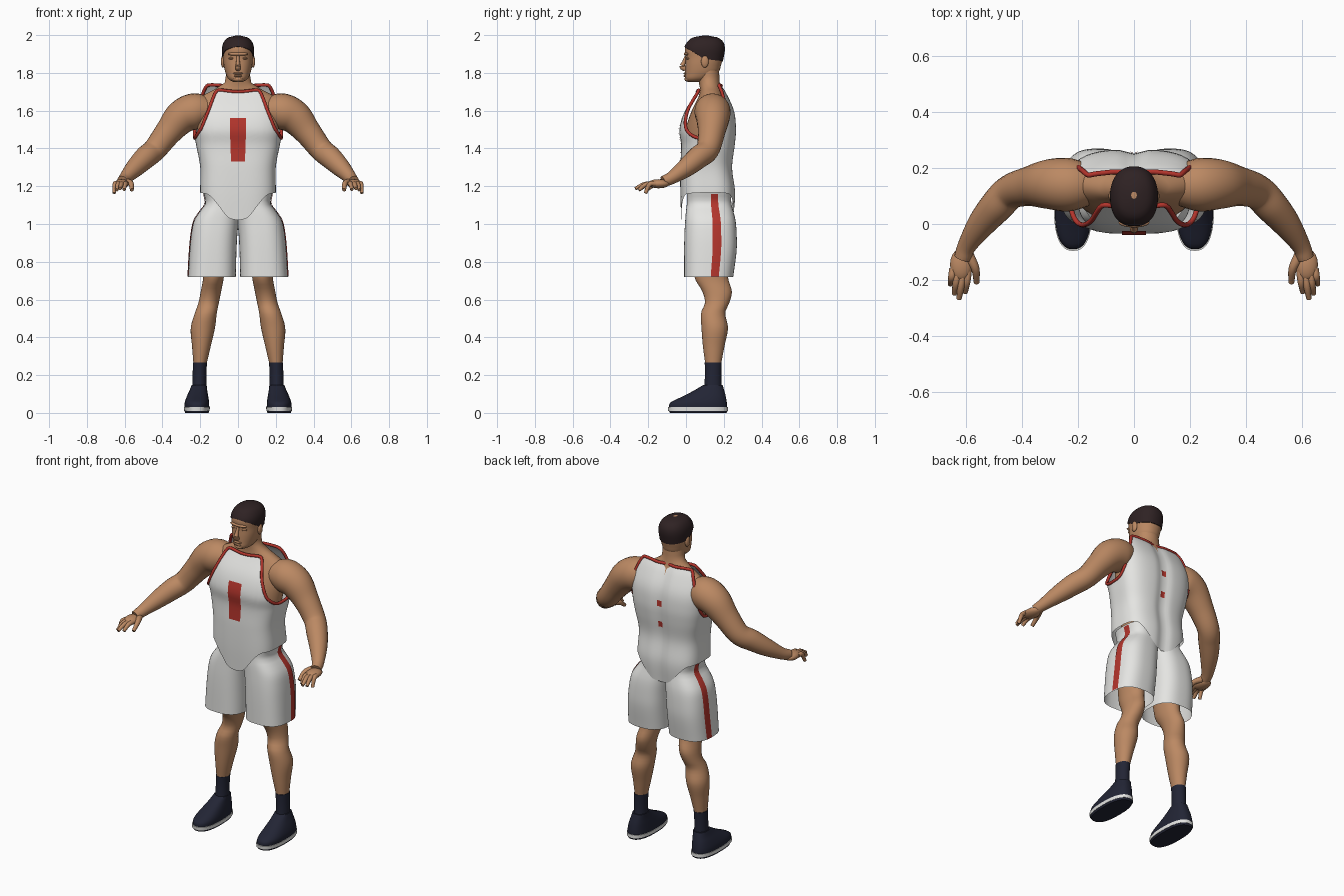
import bpy, bmesh, math
from math import sin, cos, radians, pi, exp
from mathutils import Vector

if "Cube" in bpy.data.objects:
    bpy.data.objects.remove(bpy.data.objects["Cube"])


def material(name, rgb):
    m = bpy.data.materials.new(name)
    m.use_nodes = True
    m.diffuse_color = (*rgb, 1)
    m.node_tree.nodes["Principled BSDF"].inputs["Base Color"].default_value = (*rgb, 1)
    return m


SKIN = material("skin", (.50, .25, .125))
WHITE = material("white cloth", (.78, .78, .76))
RED = material("red trim", (.45, .035, .025))
HAIR = material("dark brown hair", (.028, .016, .017))
NAVY = material("navy", (.016, .018, .035))
parts = []


def interp(rows, t):
    """Smooth interpolation of rows keyed by their first value."""
    t = min(max(t, rows[0][0]), rows[-1][0])
    i = 0
    while i < len(rows) - 2 and t > rows[i + 1][0]:
        i += 1
    last = len(rows) - 1
    a, b = rows[i], rows[i + 1]
    p, q = rows[max(i - 1, 0)], rows[min(i + 2, last)]
    h = b[0] - a[0]
    u = (t - a[0]) / h
    out = []
    for k in range(1, len(a)):
        m0 = (b[k] - p[k]) / (b[0] - p[0]) * h
        m1 = (q[k] - a[k]) / (q[0] - a[0]) * h
        out.append((2*u**3 - 3*u*u + 1)*a[k] + (u**3 - 2*u*u + u)*m0
                   + (3*u*u - 2*u**3)*b[k] + (u**3 - u*u)*m1)
    return out


def emit(name, bm, mat, pair=False):
    """Turn a bmesh into an object, or into a mirrored left and right pair."""
    bmesh.ops.recalc_face_normals(bm, faces=bm.faces)
    for side in (("left_", "right_") if pair else ("",)):
        if side == "right_":
            bmesh.ops.scale(bm, vec=(-1, 1, 1), verts=bm.verts)
            bmesh.ops.reverse_faces(bm, faces=bm.faces)
        me = bpy.data.meshes.new(side + name)
        bm.to_mesh(me)
        me.materials.append(mat)
        ob = bpy.data.objects.new(side + name, me)
        bpy.context.collection.objects.link(ob)
        parts.append(ob)
    bm.free()


def surf(rows, a, z, e=1.0, grow=0.0, dent=0.0):
    """Point on a body whose rows are z, x min, x max, y front, y back."""
    x0, x1, y0, y1 = interp(rows, z)
    c, s = cos(a), sin(a)
    x = (x0 + x1)/2 + ((x1 - x0)/2 + grow) * math.copysign(abs(c)**e, c)
    y = (y0 + y1)/2 + ((y1 - y0)/2 + grow) * math.copysign(abs(s)**e, s)
    return Vector((x, y - dent * exp(-(x / .035)**2) * max(0, s), z))


def from_front(a):
    return math.degrees(math.acos(max(-1, min(1, -sin(a)))))


def shell(name, rows, mat, e=1.0, low=None, high=None, cols=48, steps=20,
          pair=False, caps=True, grow=0.0, dent=0.0):
    """Loft around the z axis; low and high edges may vary around the body."""
    bm = bmesh.new()
    grid = []
    for j in range(steps + 1):
        ring = []
        for i in range(cols):
            a = 2*pi*i/cols
            lo = interp(low, from_front(a))[0] if low else rows[0][0]
            hi = interp(high, from_front(a))[0] if high else rows[-1][0]
            ring.append(bm.verts.new(surf(rows, a, lo + (hi - lo)*j/steps, e, grow, dent)))
        grid.append(ring)
    for r, q in zip(grid, grid[1:]):
        for i in range(cols):
            n = (i + 1) % cols
            bm.faces.new((r[i], r[n], q[n], q[i]))
    if caps:
        bm.faces.new(grid[0][::-1])
        bm.faces.new(grid[-1])
    emit(name, bm, mat, pair)


def patch(name, rows, mat, a0, a1, z0, z1, pair=False, n=12, **kw):
    """Thin painted area lying on a lofted surface."""
    bm = bmesh.new()
    g = [[bm.verts.new(surf(rows, radians(a0 + (a1 - a0)*i/6), z0 + (z1 - z0)*j/n, **kw))
          for i in range(7)] for j in range(n + 1)]
    for r, q in zip(g, g[1:]):
        for i in range(6):
            bm.faces.new((r[i], r[i + 1], q[i + 1], q[i]))
    emit(name, bm, mat, pair)


def tube(name, pts, mat, pair=False, closed=False, sides=16, sub=6):
    """Round limb through points given as x, y, z, radius."""
    if not closed:
        rows = [(i, *p) for i, p in enumerate(pts)]
        pts = [interp(rows, k/sub) for k in range((len(pts) - 1)*sub + 1)]
    ps = [Vector(p[:3]) for p in pts]
    n = len(ps)
    bm = bmesh.new()
    rings = []
    for i, p in enumerate(ps):
        before = ps[i - 1] if closed or i else p
        after = ps[(i + 1) % n] if closed or i < n - 1 else p
        d = (after - before).normalized()
        u = d.cross(Vector((0, 0, 1)) if abs(d.z) < .97 else Vector((0, 1, 0))).normalized()
        v = d.cross(u)
        rings.append([bm.verts.new(p + pts[i][3]*(u*cos(2*pi*k/sides) + v*sin(2*pi*k/sides)))
                      for k in range(sides)])
    for i in range(n if closed else n - 1):
        r, q = rings[i], rings[(i + 1) % n]
        for k in range(sides):
            m = (k + 1) % sides
            bm.faces.new((r[k], r[m], q[m], q[k]))
    if not closed:
        bm.faces.new(rings[0])
        bm.faces.new(rings[-1])
    emit(name, bm, mat, pair)


def blob(name, loc, size, mat, pair=False):
    bm = bmesh.new()
    bmesh.ops.create_uvsphere(bm, u_segments=20, v_segments=12, radius=1)
    bmesh.ops.scale(bm, vec=size, verts=bm.verts)
    bmesh.ops.translate(bm, vec=loc, verts=bm.verts)
    emit(name, bm, mat, pair)


def sym(*rows):
    return [(z, -w, w, f, b) for z, w, f, b in rows]


# Torso and neck
torso = sym((1.1, .15, .02, .22), (1.3, .18, 0, .21), (1.5, .215, .0, .235), (1.6, .225, .03, .23),
            (1.66, .215, .06, .215), (1.7, .15, .075, .195), (1.74, .075, .07, .18), (1.82, .065, .055, .175))
shell("torso", torso, SKIN)

# Head, hair and face
head = sym((1.752, .025, .012, .08), (1.765, .048, -.004, .12), (1.8, .066, -.005, .17),
           (1.84, .075, -.004, .185), (1.88, .079, -.002, .195), (1.93, .081, -.006, .202),
           (1.965, .07, .012, .192), (1.988, .046, .042, .162), (1.997, .01, .09, .115))
shell("head", head, SKIN, e=.9, steps=28)
shell("hair", head, HAIR, e=.9, steps=16, grow=.004,
      low=[(0, 1.94), (40, 1.925), (70, 1.9), (90, 1.875), (180, 1.86)])
blob("brow", (0, .004, 1.9), (.055, .016, .01), SKIN)
tube("nose", [(0, .0, 1.888, .007), (0, -.012, 1.855, .01), (0, -.02, 1.832, .014), (0, -.002, 1.82, .013)], SKIN)
blob("upper_lip", (0, -.004, 1.797), (.026, .01, .006), SKIN)
blob("lower_lip", (0, -.003, 1.784), (.022, .01, .006), SKIN)
blob("chin", (0, .01, 1.767), (.028, .018, .014), SKIN)
blob("eye", (.035, .012, 1.877), (.015, .014, .007), SKIN, pair=True)
blob("ear", (.08, .1, 1.86), (.011, .02, .032), SKIN, pair=True)

# Jersey with hanging front and back tails, edged in red
jersey = sym((1.02, .19, -.025, .25), (1.16, .2, -.03, .262), (1.3, .2, -.03, .246), (1.42, .222, -.026, .26),
             (1.5, .236, -.035, .266), (1.6, .236, -.005, .255), (1.7, .212, .06, .21), (1.735, .2, .08, .185))
neck_and_arms = [(0, 1.7), (20, 1.708), (25, 1.69), (32, 1.6), (50, 1.5), (90, 1.455),
                 (112, 1.52), (122, 1.62), (129, 1.715), (137, 1.735), (180, 1.73)]
hem = [(0, 1.02), (8, 1.035), (20, 1.09), (35, 1.14), (50, 1.16),
       (130, 1.16), (150, 1.12), (172, 1.045), (180, 1.03)]
shell("jersey", jersey, WHITE, e=.65, low=hem, high=neck_and_arms,
      cols=144, steps=30, caps=False, dent=.015)
edge = []
for i in range(144):
    a = 2*pi*i/144
    edge.append((*surf(jersey, a, interp(neck_and_arms, from_front(a))[0], .65, dent=.015), .009))
tube("jersey_trim", edge, RED, closed=True, sides=8)
patch("chest_bar", jersey, RED, -94, -86, 1.33, 1.56, e=.65, grow=.004)
for z in (1.37, 1.5):
    patch("back_spot", jersey, RED, 89.2, 90.8, z, z + .035, e=.65, grow=.005, dent=.015, n=3)

# Shorts with side stripes
shorts = [(.72, .012, .264, -.01, .25), (.86, .008, .256, -.01, .268), (.95, .003, .247, -.008, .268),
          (1.02, -.005, .232, -.004, .262), (1.07, -.01, .2, .0, .25), (1.11, -.01, .172, .005, .24),
          (1.17, -.01, .185, .005, .24)]
shell("shorts_leg", shorts, WHITE, e=.75, cols=72, pair=True, caps=False)
patch("shorts_stripe", shorts, RED, 2, 17, .722, 1.16, pair=True, n=20, e=.75, grow=.004)

# Legs, socks and shoes
leg = [(.26, .166, .236, .102, .186), (.35, .145, .243, .09, .203), (.45, .122, .25, .082, .222),
       (.53, .112, .228, .08, .208), (.58, .102, .21, .1, .228), (.64, .09, .198, .088, .243),
       (.72, .075, .185, .045, .222), (.98, .05, .2, .03, .22)]
shell("leg", leg, SKIN, steps=36, pair=True)
sock = [(.1, .166, .243, .095, .19), (.2, .168, .24, .1, .187), (.266, .164, .239, .099, .189)]
shell("sock", sock, NAVY, steps=6, pair=True)
shoe = [(.028, .152, .283, -.09, .218), (.055, .153, .282, -.082, .216), (.09, .158, .27, -.012, .21),
        (.12, .163, .256, .045, .202), (.147, .166, .246, .09, .194)]
shell("shoe", shoe, NAVY, e=.8, steps=14, pair=True)
sole = [(.011, .15, .285, -.094, .222), (.03, .149, .286, -.096, .222)]
shell("midsole", sole, WHITE, e=.8, steps=1, pair=True)
shell("outsole", [(0, .156, .279, -.085, .215), (.012, .151, .284, -.092, .221)], NAVY,
      e=.8, steps=1, pair=True)

# Arms and hands
tube("arm", [(.16, .14, 1.6, .075), (.23, .14, 1.597, .095), (.3, .142, 1.565, .09), (.37, .135, 1.485, .072),
             (.44, .115, 1.395, .062), (.49, .065, 1.352, .06), (.545, .0, 1.298, .05),
             (.595, -.075, 1.245, .034), (.612, -.12, 1.225, .03)], SKIN, pair=True, sides=24)
blob("palm", (.617, -.145, 1.213), (.04, .058, .024), SKIN, pair=True)
for i, (x, y, z) in enumerate([(.603, -.245, 1.182), (.625, -.268, 1.187),
                               (.642, -.25, 1.18), (.656, -.215, 1.163)]):
    bx = .592 + .018*i
    tube("finger", [(bx, -.16, 1.213, .014), ((bx + x)/2, (y - .17)/2, 1.21, .013), (x, y, z, .009)],
         SKIN, pair=True, sides=10)
tube("thumb", [(.592, -.11, 1.222, .02), (.567, -.16, 1.215, .015), (.562, -.21, 1.18, .01)],
     SKIN, pair=True, sides=10)

# Smooth shading with sharp creases kept
bpy.ops.object.select_all(action='DESELECT')
for ob in parts:
    ob.select_set(True)
bpy.context.view_layer.objects.active = parts[0]
bpy.ops.object.shade_smooth_by_angle(angle=radians(50))
